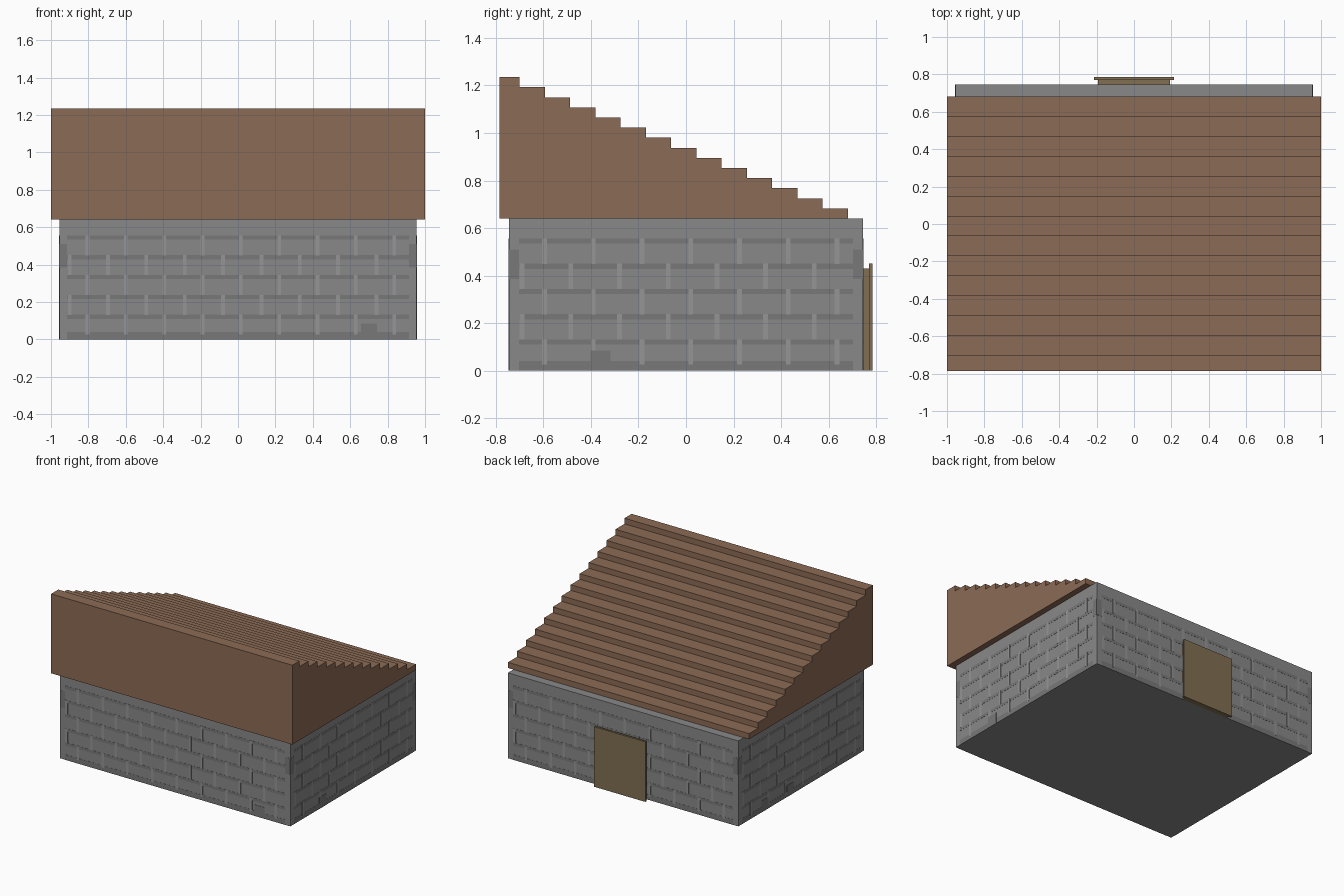
import bpy, bmesh
from mathutils import Matrix, Vector
from math import pi

if "Cube" in bpy.data.objects:
    bpy.data.objects.remove(bpy.data.objects["Cube"])


def material(name, rgb):
    m = bpy.data.materials.new(name)
    m.diffuse_color = (*rgb, 1)
    m.use_nodes = True
    m.node_tree.nodes["Principled BSDF"].inputs["Base Color"].default_value = m.diffuse_color
    return m


STONE = material("stone", (0.25, 0.25, 0.25))
DARK = material("dark_stone", (0.19, 0.19, 0.19))
LIGHT = material("light_stone", (0.30, 0.30, 0.30))
ROOF = material("roof_wood", (0.26, 0.145, 0.09))
DOOR = material("door_wood", (0.22, 0.16, 0.085))


def finish(name, bm, mat):
    bmesh.ops.recalc_face_normals(bm, faces=bm.faces)
    mesh = bpy.data.meshes.new(name)
    bm.to_mesh(mesh)
    bm.free()
    mesh.materials.append(mat)
    ob = bpy.data.objects.new(name, mesh)
    bpy.context.collection.objects.link(ob)
    return ob


def add_box(bm, lo, hi, matrix=Matrix()):
    lo, hi = Vector(lo), Vector(hi)
    size = Matrix.Diagonal((*(hi - lo), 1))
    bmesh.ops.create_cube(bm, size=1, matrix=matrix @ Matrix.Translation((lo + hi) / 2) @ size)


def box(name, lo, hi, mat):
    bm = bmesh.new()
    add_box(bm, lo, hi)
    return finish(name, bm, mat)


# Stone body
HX, HY, WALL_TOP = 0.955, 0.745, 0.64
box("stone_walls", (-HX, -HY, 0), (HX, HY, WALL_TOP), STONE)

# Stepped lean-to roof: one staircase profile swept along x
STEPS, RISE, RUN = 14, 0.0425, 0.1062
profile = [(-0.785, WALL_TOP), (-0.785, WALL_TOP + STEPS * RISE)]
for i in range(STEPS):
    y = -0.70 + i * RUN
    z = WALL_TOP + (STEPS - i) * RISE
    profile += [(y, z), (y, z - RISE)]
bm = bmesh.new()
face = bm.faces.new([bm.verts.new((-1, y, z)) for y, z in profile])
swept = bmesh.ops.extrude_face_region(bm, geom=[face])["geom"]
bmesh.ops.translate(bm, vec=(2, 0, 0), verts=[v for v in swept if isinstance(v, bmesh.types.BMVert)])
finish("stepped_roof", bm, ROOF)

# Door on the back wall: inner frame and wider outer panel
box("door_frame", (-0.193, HY, 0), (0.193, 0.770, 0.43), DOOR)
box("door_panel", (-0.213, 0.770, 0), (0.213, 0.785, 0.45), DOOR)


def stone_pattern(name, half, depth, angle, blocks):
    """Paper-thin stone courses on one wall, laid out facing -y then turned."""
    turn = Matrix.Rotation(angle, 4, 'Z')
    dark, light = bmesh.new(), bmesh.new()

    def patch(bm, x0, x1, z0, z1, lift):
        add_box(bm, (x0, -depth - lift, z0), (x1, -depth, z1), turn)

    # Horizontal courses with staggered upright joints
    inner = half - 0.042
    patch(dark, -inner, inner, 0, 0.04, 0.001)
    for row in range(5):
        z = 0.11 + row * 0.106
        patch(dark, -inner, inner, z, z + 0.022, 0.001)
        x = -half + (0.045 if row % 2 else 0.14)
        while x < inner - 0.03:
            if x > -inner:
                patch(light, x, x + 0.02, z - 0.085, z + 0.022, 0.0015)
            x += 0.205
    # Corner stones
    for x0, x1 in ((-half, -inner), (inner, half)):
        patch(dark, x0, x1, 0.385, 0.51, 0.001)
    # Small dark blocks at the foot
    for x in blocks:
        patch(dark, x - 0.042, x + 0.042, 0, 0.085, 0.002)
    finish(name + "_dark_courses", dark, DARK)
    finish(name + "_light_joints", light, LIGHT)


stone_pattern("front", HX, HY, 0, [0.70])
stone_pattern("right", HY, HX, pi / 2, [-0.36])
stone_pattern("back", HX, HY, pi, [])
stone_pattern("left", HY, HX, -pi / 2, [-0.43, -0.13])
